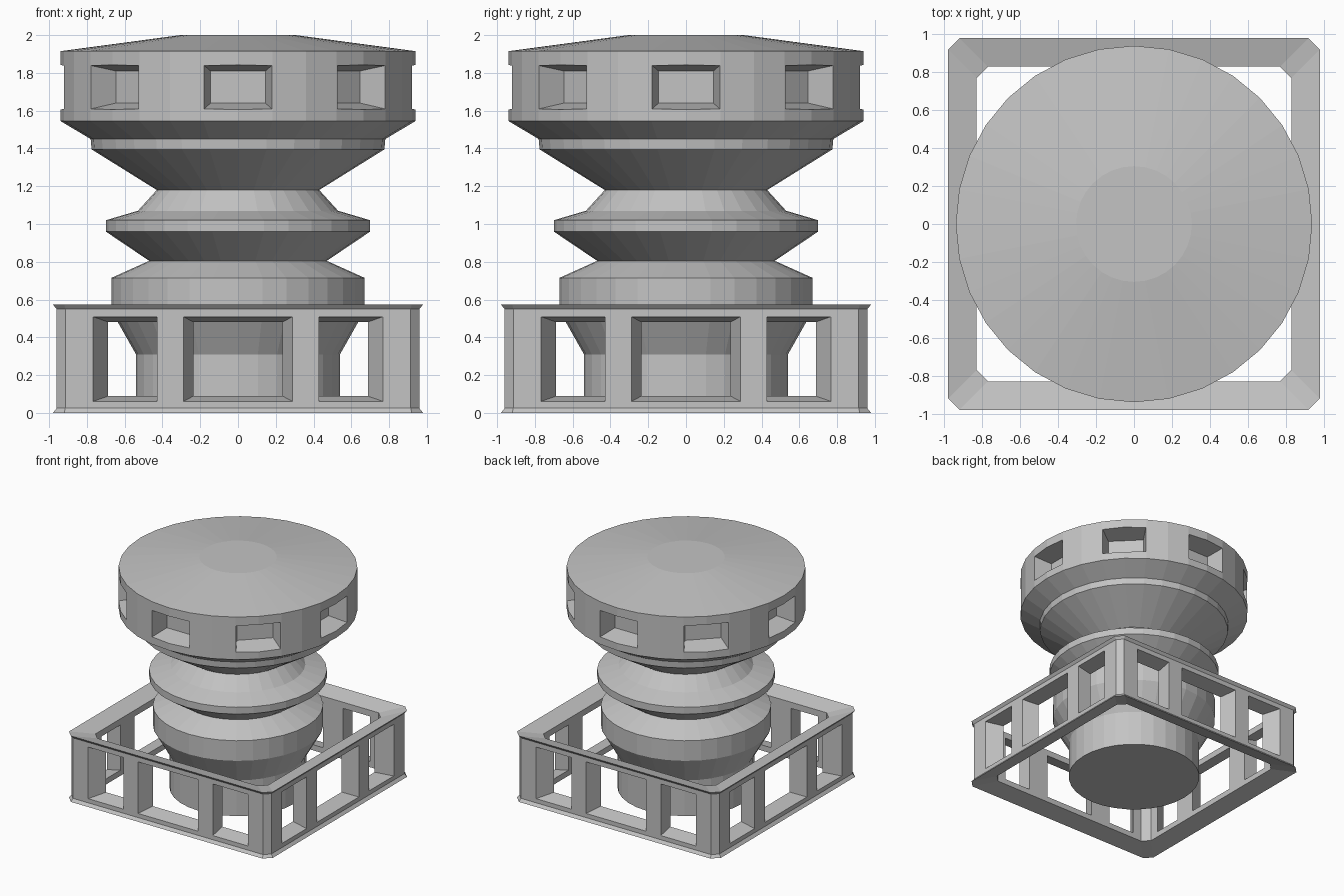
import bpy, bmesh, math
from mathutils import Matrix

if "Cube" in bpy.data.objects:
    bpy.data.objects.remove(bpy.data.objects["Cube"])

grey = bpy.data.materials.new("plain grey")
grey.diffuse_color = (0.55, 0.55, 0.55, 1)
grey.use_nodes = True
grey.node_tree.nodes["Principled BSDF"].inputs["Base Color"].default_value = grey.diffuse_color


def finish(bm, name):
    bmesh.ops.recalc_face_normals(bm, faces=bm.faces)
    me = bpy.data.meshes.new(name)
    bm.to_mesh(me)
    bm.free()
    ob = bpy.data.objects.new(name, me)
    bpy.context.collection.objects.link(ob)
    me.materials.append(grey)
    return ob


def bridge(bm, a, b):
    n = len(a)
    for i in range(n):
        j = (i + 1) % n
        bm.faces.new((a[i], a[j], b[j], b[i]))


def add_taper(bm, front, back, angle):
    """Tapered block pointing inwards; each end is (depth, x0, x1, z0, z1)."""
    rot = Matrix.Rotation(angle, 4, 'Z')
    ends = []
    for d, x0, x1, z0, z1 in (front, back):
        v = [bm.verts.new((x, -d, z)) for x, z in ((x0, z0), (x1, z0), (x1, z1), (x0, z1))]
        bmesh.ops.transform(bm, matrix=rot, verts=v)
        bm.faces.new(v)
        ends.append(v)
    bridge(bm, *ends)


def cut(ob, cutter):
    cutter.hide_render = True
    m = ob.modifiers.new("openings", 'BOOLEAN')
    m.operation = 'DIFFERENCE'
    m.solver = 'EXACT'
    m.object = cutter
    bpy.context.view_layer.objects.active = ob
    bpy.ops.object.modifier_apply(modifier=m.name)
    bpy.data.objects.remove(cutter)


# Turned column with wide cap
profile = [(0.54, 0), (0.54, 0.31), (0.67, 0.54), (0.67, 0.715), (0.47, 0.805),
           (0.70, 0.96), (0.70, 1.02), (0.53, 1.07), (0.43, 1.18), (0.775, 1.395),
           (0.78, 1.45), (0.94, 1.545), (0.94, 1.915), (0.305, 2.0)]
N = 32
bm = bmesh.new()
rings = [[bm.verts.new((r * math.cos(2 * math.pi * i / N), r * math.sin(2 * math.pi * i / N), z))
          for i in range(N)] for r, z in profile]
for a, b in zip(rings, rings[1:]):
    bridge(bm, a, b)
bm.faces.new(rings[0])
bm.faces.new(rings[-1])
column = finish(bm, "column")

# Eight tapered recesses round the cap
bm = bmesh.new()
for k in range(8):
    add_taper(bm, (0.96, -0.187, 0.187, 1.602, 1.846), (0.77, -0.145, 0.145, 1.64, 1.81),
              k * math.pi / 4)
cut(column, finish(bm, "recess_cutter"))

# Square frame with cut corners: (half width, corner cut, height) round its section
section = [(0.98, 0.06, 0.573), (0.96, 0.046, 0.55), (0.96, 0.046, 0.025),
           (0.98, 0.06, 0), (0.83, 0.06, 0.04), (0.83, 0.06, 0.535)]
bm = bmesh.new()
rings = []
for h, c, z in section:
    k = h - c
    rings.append([bm.verts.new((x, y, z)) for x, y in (
        (k, -h), (h, -k), (h, k), (k, h), (-k, h), (-h, k), (-h, -k), (-k, -h))])
for i in range(len(rings)):
    bridge(bm, rings[i], rings[(i + 1) % len(rings)])
frame = finish(bm, "square_frame")

# Three openings in each side of the frame
bm = bmesh.new()
for k in range(4):
    a = k * math.pi / 2
    add_taper(bm, (0.965, -0.29, 0.29, 0.06, 0.51), (0.80, -0.225, 0.225, 0.095, 0.475), a)
    for s in (-1, 1):
        add_taper(bm, (0.965, s * 0.43, s * 0.77, 0.06, 0.51),
                  (0.80, s * 0.43, s * 0.67, 0.095, 0.475), a)
cut(frame, finish(bm, "opening_cutter"))
